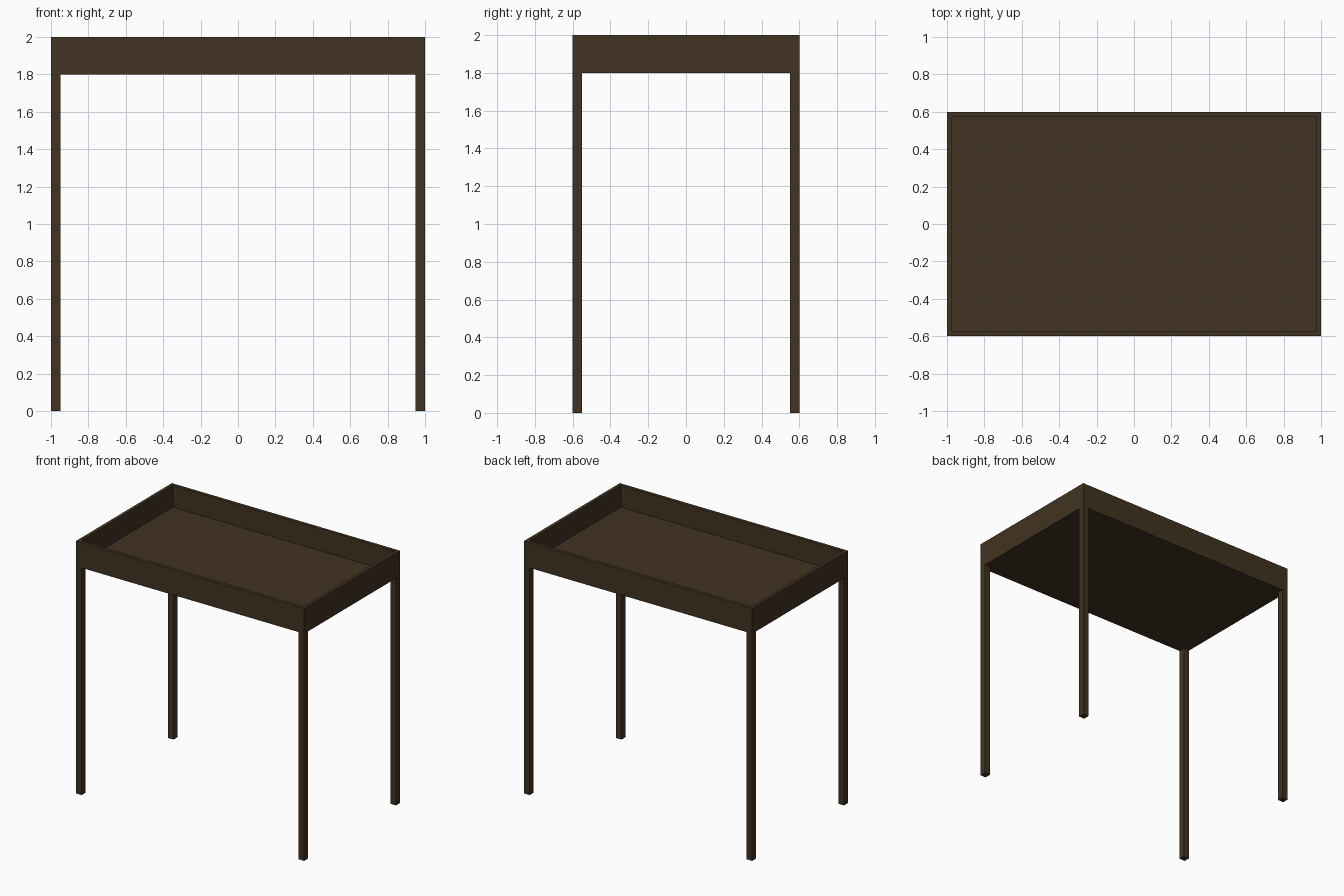
import bpy
import bmesh
from mathutils import Vector

LENGTH, DEPTH, HEIGHT = 2.0, 1.2, 2.0
TRAY_BOTTOM = 1.8
WALL = 0.027
LEG = 0.05

default_cube = bpy.data.objects.get("Cube")
if default_cube:
    bpy.data.objects.remove(default_cube, do_unlink=True)

# Dark wood colour
wood = bpy.data.materials.new("dark brown wood")
wood.use_nodes = True
wood.diffuse_color = (0.053, 0.033, 0.015, 1)
wood.node_tree.nodes["Principled BSDF"].inputs["Base Color"].default_value = wood.diffuse_color


def add_box(name, low, high, edit=None):
    """Box between two opposite corners, with an optional bmesh edit."""
    low, high = Vector(low), Vector(high)
    bm = bmesh.new()
    bmesh.ops.create_cube(bm, size=1)
    bmesh.ops.scale(bm, vec=high - low, verts=bm.verts)
    bmesh.ops.translate(bm, vec=(low + high) / 2, verts=bm.verts)
    if edit:
        edit(bm)
    mesh = bpy.data.meshes.new(name)
    bm.to_mesh(mesh)
    bm.free()
    mesh.materials.append(wood)
    obj = bpy.data.objects.new(name, mesh)
    bpy.context.collection.objects.link(obj)
    return obj


def hollow_top(bm):
    """Inset the top face for the rim, then sink it to make the tray floor."""
    bm.normal_update()
    top = max(bm.faces, key=lambda f: f.calc_center_median().z)
    bmesh.ops.inset_region(bm, faces=[top], thickness=WALL, use_even_offset=True)
    sunk = bmesh.ops.extrude_discrete_faces(bm, faces=[top])["faces"][0]
    drop = TRAY_BOTTOM + WALL - HEIGHT
    bmesh.ops.translate(bm, vec=(0, 0, drop), verts=sunk.verts)
    bmesh.ops.recalc_face_normals(bm, faces=bm.faces)


# Open tray with a thin rim and floor
add_box("tray_top", (-LENGTH / 2, -DEPTH / 2, TRAY_BOTTOM),
        (LENGTH / 2, DEPTH / 2, HEIGHT), hollow_top)

# Square legs flush with the tray corners
for side, sx in (("left", 1), ("right", -1)):
    for end, sy in (("front", -1), ("back", 1)):
        x, y = sx * (LENGTH - LEG) / 2, sy * (DEPTH - LEG) / 2
        add_box(f"{end}_{side}_leg", (x - LEG / 2, y - LEG / 2, 0),
                (x + LEG / 2, y + LEG / 2, TRAY_BOTTOM))
